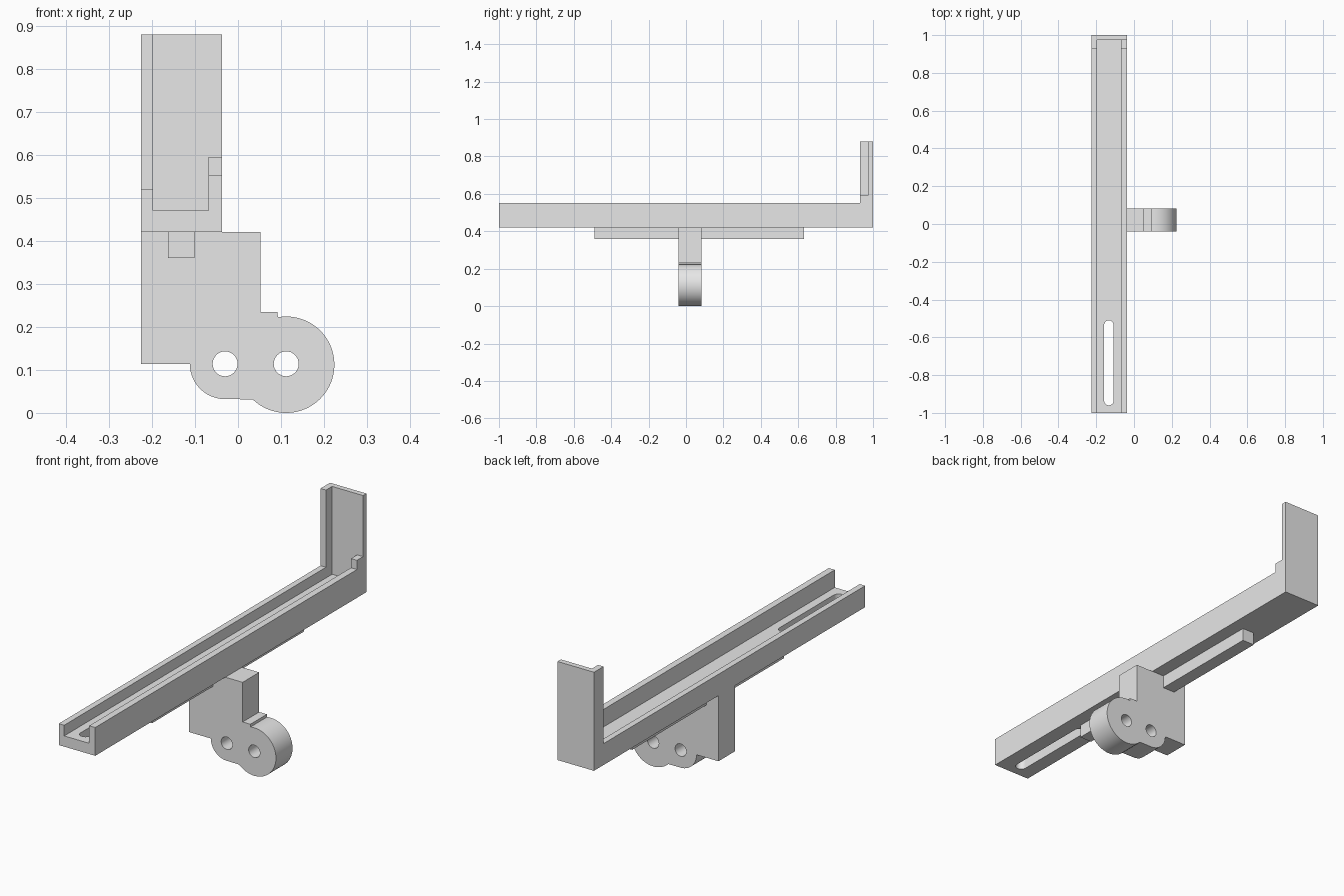
import bpy, bmesh
from math import sin, cos, radians

if "Cube" in bpy.data.objects:
    bpy.data.objects.remove(bpy.data.objects["Cube"], do_unlink=True)

grey = bpy.data.materials.new("plain grey")
grey.use_nodes = True
grey.diffuse_color = (0.8, 0.8, 0.8, 1)
grey.node_tree.nodes["Principled BSDF"].inputs["Base Color"].default_value = (0.8, 0.8, 0.8, 1)


def arc(cx, cy, r, start, end, steps):
    angles = [radians(start + (end - start) * i / steps) for i in range(steps + 1)]
    return [(cx + r * cos(a), cy + r * sin(a)) for a in angles]


def prism(name, outline, axis, low, high):
    """Extrude a flat outline along x, y or z between two positions."""
    place = {"x": lambda a, b, t: (t, a, b),
             "y": lambda a, b, t: (a, t, b),
             "z": lambda a, b, t: (a, b, t)}[axis]
    bm = bmesh.new()
    face = bm.faces.new([bm.verts.new(place(a, b, low)) for a, b in outline])
    side = bmesh.ops.extrude_face_region(bm, geom=[face])["geom"]
    move = place(0, 0, high - low)
    bmesh.ops.translate(bm, vec=move, verts=[g for g in side if isinstance(g, bmesh.types.BMVert)])
    bmesh.ops.recalc_face_normals(bm, faces=bm.faces)
    mesh = bpy.data.meshes.new(name)
    bm.to_mesh(mesh)
    bm.free()
    mesh.materials.append(grey)
    obj = bpy.data.objects.new(name, mesh)
    bpy.context.collection.objects.link(obj)
    return obj


def select(obj):
    bpy.ops.object.select_all(action="DESELECT")
    obj.select_set(True)
    bpy.context.view_layer.objects.active = obj


def combine(obj, other, operation):
    select(obj)
    mod = obj.modifiers.new("combine", "BOOLEAN")
    mod.operation, mod.solver, mod.object = operation, "EXACT", other
    bpy.ops.object.modifier_apply(modifier=mod.name)
    bpy.data.objects.remove(other, do_unlink=True)


def finish(obj):
    """Merge coplanar faces and smooth the round surfaces."""
    bm = bmesh.new()
    bm.from_mesh(obj.data)
    bmesh.ops.remove_doubles(bm, verts=bm.verts, dist=0.0001)
    bmesh.ops.dissolve_limit(bm, angle_limit=radians(0.5), verts=bm.verts, edges=bm.edges)
    bm.to_mesh(obj.data)
    bm.free()
    select(obj)
    bpy.ops.object.shade_smooth_by_angle(angle=radians(30))


# Channel: floor with end plate, then a wall on each side
bottom, floor, top, lip = 0.42, 0.47, 0.88, 0.93
rail = prism("channel_rail", [(-1, bottom), (1, bottom), (1, top), (0.975, top),
                              (0.975, floor), (-1, floor)], "x", -0.21, -0.05)
low_wall = prism("low_wall", [(-1, bottom), (1, bottom), (1, top), (lip, top),
                              (lip, 0.52), (-1, 0.52)], "x", -0.225, -0.197)
high_wall = prism("high_wall", [(-1, bottom), (1, bottom), (1, top), (0.975, top), (0.975, 0.595),
                                (lip, 0.595), (lip, 0.552), (-1, 0.552)], "x", -0.068, -0.037)
combine(rail, low_wall, "UNION")
combine(rail, high_wall, "UNION")

# Rounded slot through the floor
slot = prism("slot_cutter", arc(-0.133, -0.535, 0.025, 0, 180, 16)
             + arc(-0.133, -0.935, 0.025, 180, 360, 16), "z", 0.3, 0.6)
combine(rail, slot, "DIFFERENCE")
finish(rail)

# Rib under the channel
prism("under_rib", [(-0.163, 0.36), (-0.101, 0.36), (-0.101, bottom), (-0.163, bottom)],
      "y", -0.49, 0.63)

# Mounting bracket with two rounded lobes
outline = [(-0.225, bottom), (-0.225, 0.114)]
outline += arc(-0.03, 0.114, 0.082, 180, 270, 20)
outline += arc(0.112, 0.112, 0.112, 226, 460, 64)
outline += [(0.092, 0.235), (0.052, 0.235), (0.052, bottom)]
bracket = prism("mounting_bracket", outline, "y", -0.04, 0.082)
for x in (-0.03, 0.112):
    hole = prism("hole_cutter", arc(x, 0.114, 0.029, 0, 348.75, 31), "y", -0.2, 0.2)
    combine(bracket, hole, "DIFFERENCE")
finish(bracket)
